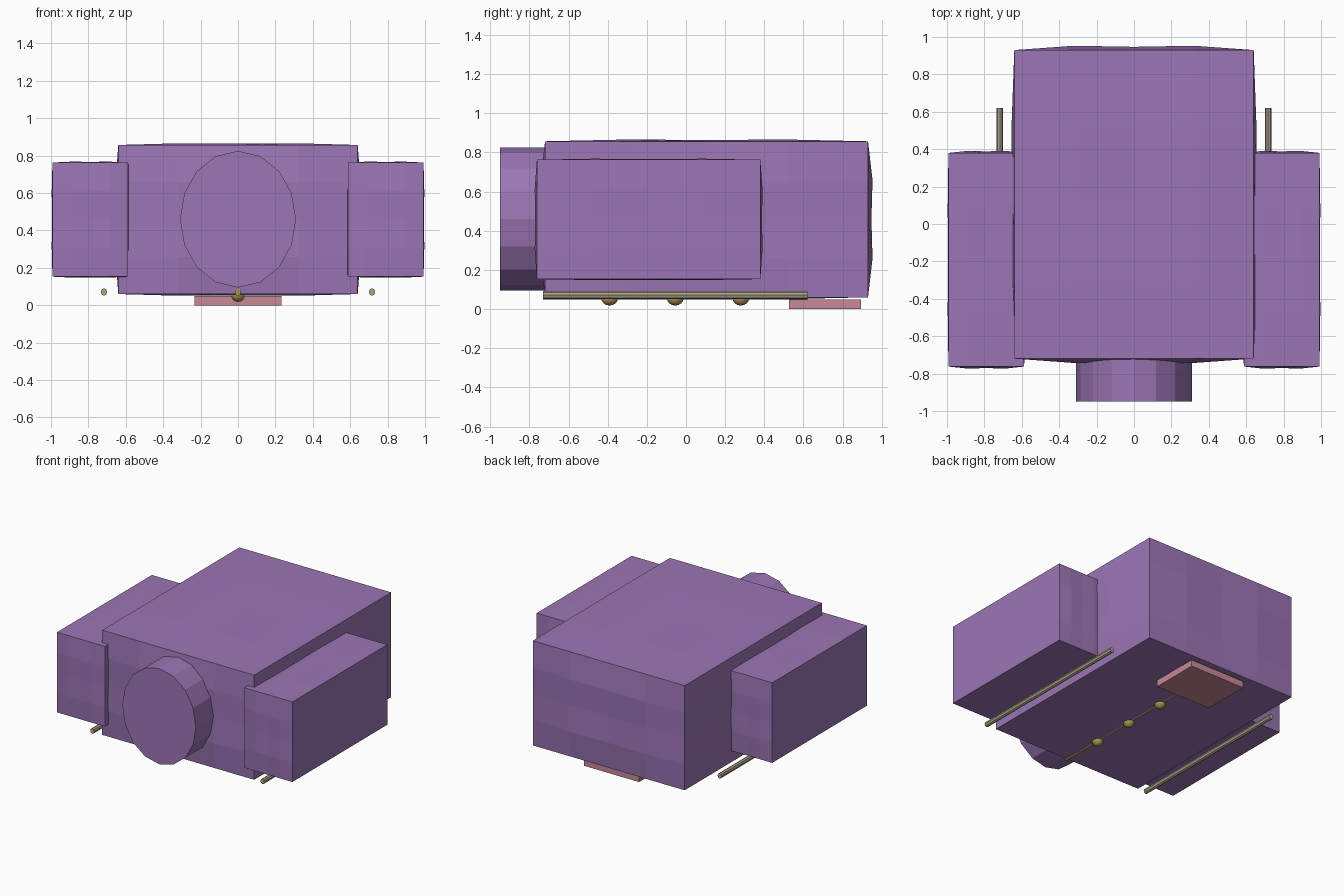
import bpy, bmesh, math
from mathutils import Matrix, Vector

if "Cube" in bpy.data.objects:
    bpy.data.objects.remove(bpy.data.objects["Cube"])


def material(name, rgb):
    m = bpy.data.materials.new(name)
    m.diffuse_color = (*rgb, 1)
    m.use_nodes = True
    m.node_tree.nodes["Principled BSDF"].inputs["Base Color"].default_value = m.diffuse_color
    return m


PURPLE = material("purple", (0.33, 0.18, 0.46))
BEIGE = material("beige", (0.42, 0.37, 0.26))
GOLD = material("gold", (0.42, 0.30, 0.09))
PINK = material("pink", (0.57, 0.25, 0.31))


def finish(bm, name, mat):
    bmesh.ops.recalc_face_normals(bm, faces=bm.faces[:])
    me = bpy.data.meshes.new(name)
    bm.to_mesh(me)
    bm.free()
    me.materials.append(mat)
    ob = bpy.data.objects.new(name, me)
    bpy.context.collection.objects.link(ob)
    return ob


def swell(t):
    # 0 at the edges, full at the quarter lines, a little less in the middle
    return {0: 0.75, 1: 1.0, 2: 0.0}[round(abs(t) * 2)]


def box(name, lo, hi, mat, bulge=None):
    """Box with straight edges; each face can swell outward by bulge."""
    lo, hi = Vector(lo), Vector(hi)
    mid, half = (lo + hi) / 2, (hi - lo) / 2
    bm = bmesh.new()
    bmesh.ops.create_cube(bm, size=2)
    if bulge:
        bmesh.ops.subdivide_edges(bm, edges=bm.edges[:], cuts=3, use_grid_fill=True)
    for v in bm.verts:
        p = v.co.copy()
        v.co = Vector([mid[i] + p[i] * half[i] for i in range(3)])
        if bulge:
            for i in range(3):
                if abs(p[i]) > 0.99:
                    f = swell(p[(i + 1) % 3]) * swell(p[(i + 2) % 3])
                    v.co[i] += math.copysign(bulge[i] * f, p[i])
    return finish(bm, name, mat)


def rod(name, x, z, y0, y1, rx, rz, sides, mat):
    """Elliptical cylinder running along y."""
    bm = bmesh.new()
    bmesh.ops.create_cone(bm, cap_ends=True, segments=sides, radius1=1, radius2=1, depth=1)
    place = (Matrix.Translation((x, (y0 + y1) / 2, z))
             @ Matrix.Diagonal((rx, y1 - y0, rz, 1))
             @ Matrix.Rotation(math.pi / 2, 4, 'X'))
    bmesh.ops.transform(bm, matrix=place, verts=bm.verts[:])
    return finish(bm, name, mat)


# Main body and front drum
box("body", (-0.64, -0.72, 0.06), (0.64, 0.93, 0.857), PURPLE, (0.015, 0.023, 0.009))
rod("front_drum", 0, 0.46, -0.95, -0.70, 0.31, 0.365, 16, PURPLE)

# Side boxes with the rails below them
for side, s in (("left", -1), ("right", 1)):
    xs = sorted((s * 0.587, s * 0.992))
    box(side + "_side_box", (xs[0], -0.762, 0.153), (xs[1], 0.38, 0.763), PURPLE,
        (0.004, 0.011, 0.005))
    rod(side + "_rail", s * 0.717, 0.071, -0.73, 0.62, 0.017, 0.02, 8, BEIGE)

# Centre rod with three beads on the underside
rod("centre_rod", 0, 0.07, -0.73, 0.62, 0.016, 0.02, 8, GOLD)
for i, y in enumerate((-0.39, -0.055, 0.28)):
    bm = bmesh.new()
    bmesh.ops.create_uvsphere(bm, u_segments=12, v_segments=8, radius=1)
    place = Matrix.Translation((0, y, 0.056)) @ Matrix.Diagonal((0.037, 0.043, 0.038, 1))
    bmesh.ops.transform(bm, matrix=place, verts=bm.verts[:])
    bead = finish(bm, f"bead_{i + 1}", GOLD)
    bead.data.shade_smooth()

# Pink plate under the back
box("bottom_plate", (-0.232, 0.525, 0.0), (0.232, 0.895, 0.05), PINK)
